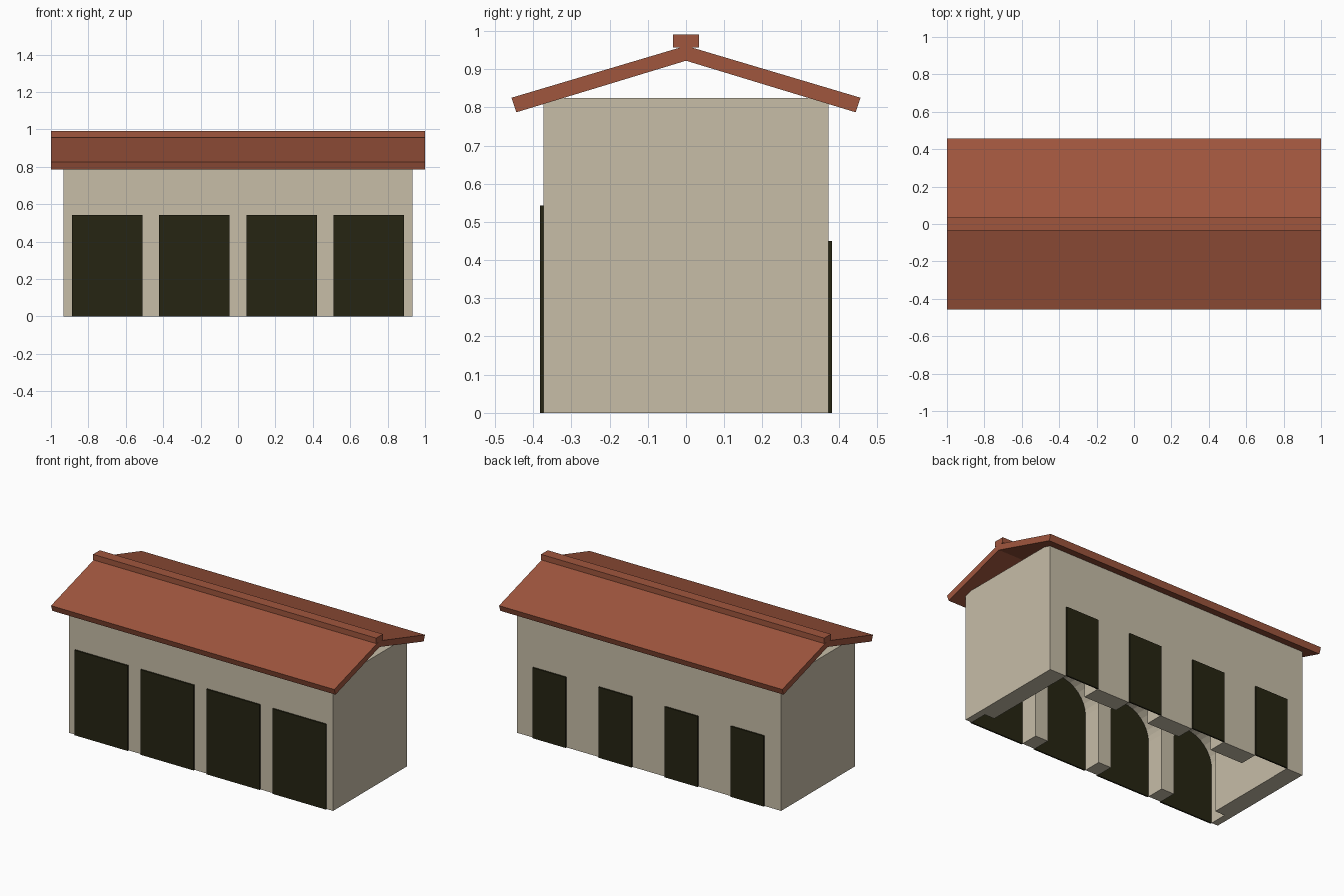
import bpy, bmesh, math
from mathutils import Vector

cube = bpy.data.objects.get("Cube")
if cube:
    bpy.data.objects.remove(cube, do_unlink=True)


def material(name, rgb):
    m = bpy.data.materials.new(name)
    m.use_nodes = True
    m.diffuse_color = (*rgb, 1)
    m.node_tree.nodes["Principled BSDF"].inputs["Base Color"].default_value = (*rgb, 1)
    return m


CREAM = material("cream_plaster", (0.57, 0.51, 0.39))
TILE = material("terracotta_tile", (0.35, 0.093, 0.048))
DARK = material("dark_opening", (0.019, 0.018, 0.006))


def prism(name, profile, axis, start, end, mat):
    """Extrude a (horizontal, z) profile along 'x' or 'y'."""
    def place(h, z, d):
        return Vector((d, h, z)) if axis == "x" else Vector((h, d, z))
    bm = bmesh.new()
    face = bm.faces.new([bm.verts.new(place(h, z, start)) for h, z in profile])
    ext = bmesh.ops.extrude_face_region(bm, geom=[face])
    moved = [g for g in ext["geom"] if isinstance(g, bmesh.types.BMVert)]
    bmesh.ops.translate(bm, verts=moved, vec=place(0, 0, end - start))
    bmesh.ops.recalc_face_normals(bm, faces=bm.faces)
    mesh = bpy.data.meshes.new(name)
    bm.to_mesh(mesh)
    bm.free()
    mesh.materials.append(mat)
    obj = bpy.data.objects.new(name, mesh)
    bpy.context.collection.objects.link(obj)
    return obj


def rect(h0, h1, z0, z1):
    return [(h0, z0), (h1, z0), (h1, z1), (h0, z1)]


HX, HY, WALL, TOP = 0.933, 0.373, 0.115, 0.825
BAYS = [HX * k / 4 for k in (-3, -1, 1, 3)]


def arch(c, half, height, steps=16):
    """Round-headed opening outline, left foot to right foot."""
    spring = height - half
    head = [(c - half * math.cos(math.pi * i / steps),
             spring + half * math.sin(math.pi * i / steps)) for i in range(steps + 1)]
    return [(c - half, 0)] + head + [(c + half, 0)]


def square(c, half, height):
    return [(c - half, 0), (c - half, height), (c + half, height), (c + half, 0)]


def long_wall(side, opening, half, height, y_sign):
    # Wall with one opening per bay, reaching the ground
    outline = [(-HX, 0)]
    for c in BAYS:
        outline += opening(c, half, height)
    outline += [(HX, 0), (HX, TOP), (-HX, TOP)]
    prism(side + "_wall", outline, "y", y_sign * HY, y_sign * (HY - WALL), CREAM)
    # Flat dark panels that close the openings
    for i, c in enumerate(BAYS):
        prism(f"{side}_door_{i + 1}", rect(c - half, c + half, 0, height),
              "y", y_sign * HY, y_sign * (HY + 0.0095), DARK)


long_wall("front", arch, 0.188, 0.543, -1)
long_wall("back", square, 0.117, 0.45, 1)

# End walls
for name, s in (("left", 1), ("right", -1)):
    prism(name + "_wall", rect(-HY + WALL, HY - WALL, 0, TOP),
          "x", s * HX, s * (HX - WALL), CREAM)

# Pitched roof slabs and ridge cap
for name, s in (("front", -1), ("back", 1)):
    slope = [(0, 0.922), (s * 0.444, 0.787), (s * 0.457, 0.825), (0, 0.961)]
    prism(name + "_roof", slope, "x", -1, 1, TILE)
prism("ridge_cap", rect(-0.034, 0.034, 0.956, 0.991), "x", -1, 1, TILE)
